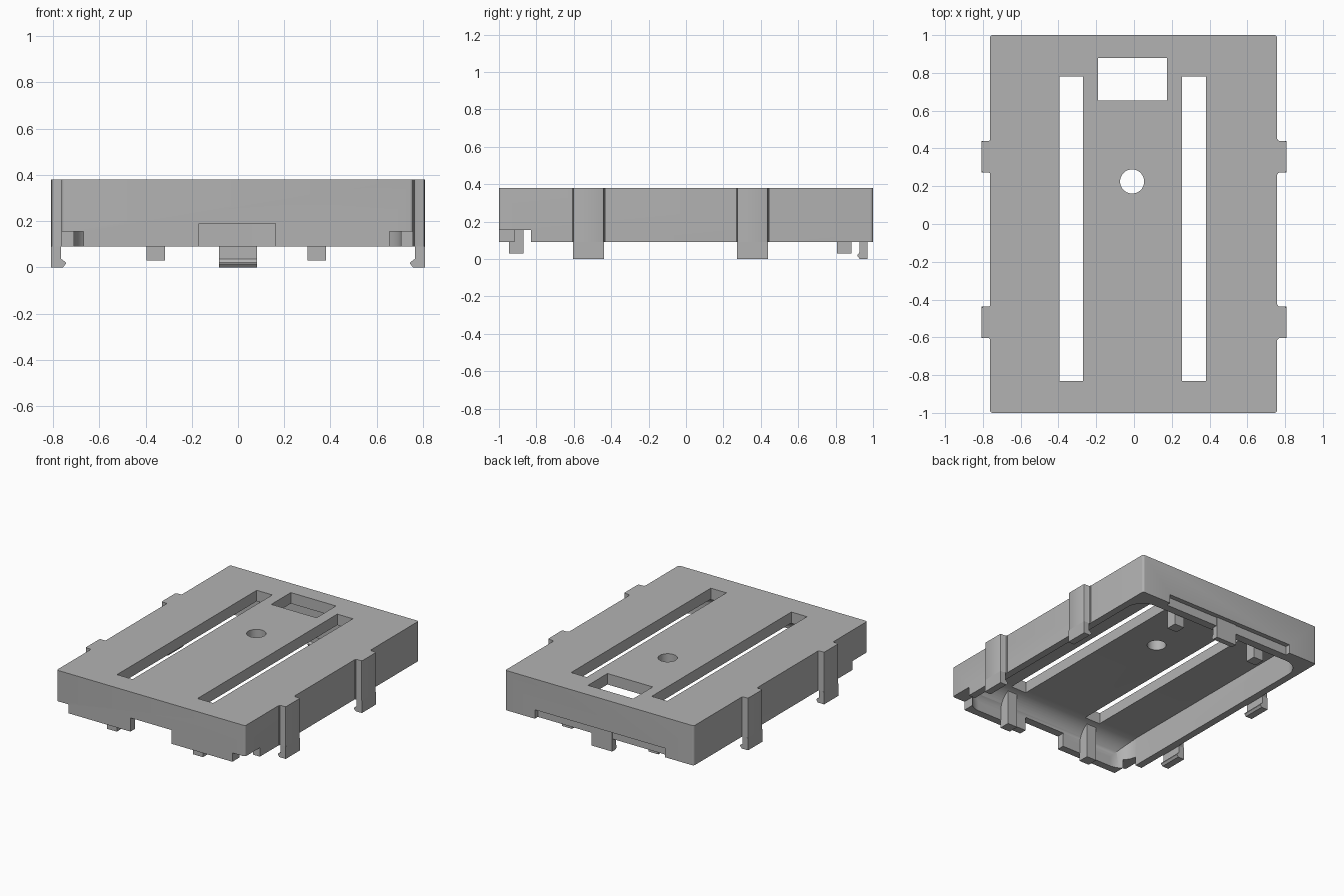
import bpy, bmesh, math
from mathutils import Vector

if "Cube" in bpy.data.objects:
    bpy.data.objects.remove(bpy.data.objects["Cube"])

grey = bpy.data.materials.new("plain grey plastic")
grey.use_nodes = True
COLOUR = (0.45, 0.45, 0.45, 1)
grey.diffuse_color = COLOUR
grey.node_tree.nodes["Principled BSDF"].inputs["Base Color"].default_value = COLOUR

TOP, RIM, CEILING = 0.38, 0.09, 0.3
CX = -0.007  # the cut-outs sit slightly off centre


def prism(name, pts, axis, lo, hi):
    """Extrude a 2D outline along x (y, z), y (x, z) or z (x, y)."""
    place = {"x": lambda a, b, t: (t, a, b),
             "y": lambda a, b, t: (a, t, b),
             "z": lambda a, b, t: (a, b, t)}[axis]
    bm = bmesh.new()
    face = bm.faces.new([bm.verts.new(place(a, b, lo)) for a, b in pts])
    shift = Vector(place(0, 0, hi - lo))
    new = bmesh.ops.extrude_face_region(bm, geom=[face])["geom"]
    bmesh.ops.translate(bm, vec=shift,
                        verts=[v for v in new if isinstance(v, bmesh.types.BMVert)])
    bmesh.ops.recalc_face_normals(bm, faces=bm.faces)
    mesh = bpy.data.meshes.new(name)
    bm.to_mesh(mesh)
    bm.free()
    mesh.materials.append(grey)
    ob = bpy.data.objects.new(name, mesh)
    bpy.context.collection.objects.link(ob)
    return ob


def box(name, x0, x1, y0, y1, z0, z1):
    return prism(name, [(x0, y0), (x1, y0), (x1, y1), (x0, y1)], "z", z0, z1)


def arc(cx, cy, r, start, end, steps=10):
    angles = [math.radians(start + (end - start) * i / steps) for i in range(steps + 1)]
    return [(cx + r * math.cos(a), cy + r * math.sin(a)) for a in angles]


def rounded(x0, x1, y0, y1, r, steps=8):
    return (arc(x1 - r, y1 - r, r, 0, 90, steps) + arc(x0 + r, y1 - r, r, 90, 180, steps)
            + arc(x0 + r, y0 + r, r, 180, 270, steps) + arc(x1 - r, y0 + r, r, 270, 360, steps))


def combine(target, tool, operation="DIFFERENCE"):
    mod = target.modifiers.new("combine", "BOOLEAN")
    mod.operation, mod.solver, mod.object = operation, "EXACT", tool
    bpy.context.view_layer.objects.active = target
    bpy.ops.object.modifier_apply(modifier=mod.name)
    bpy.data.objects.remove(tool)


# Outer body
body = prism("cover_body", rounded(-0.763, 0.758, -1, 1, 0.015, 4), "z", RIM, TOP)

# Hollow underside: rounded in plan, curved where the front wall meets the ceiling
cavity = prism("cavity", rounded(-0.71, 0.705, -0.945, 0.905, 0.13, 12), "z", 0, CEILING)
r = 0.14
profile = [(0.95, 0), (0.95, 0.35), (0.9, CEILING)][:1] + [(0.95, CEILING)]
profile += arc(-0.945 + r, CEILING - r, r, 90, 180, 12) + [(-0.945, 0)]
combine(cavity, prism("cavity_side", profile, "x", -1, 1), "INTERSECT")
combine(body, cavity)

# Slots, window and round hole through the top
for x in (-0.325, 0.325):
    combine(body, box("slot", CX + x - 0.063, CX + x + 0.063, -0.83, 0.78, 0.2, 0.5))
combine(body, box("window", -0.19, 0.175, 0.655, 0.88, 0.2, 0.5))
combine(body, prism("hole", arc(-0.01, 0.225, 0.064, 0, 345, 31), "z", 0.2, 0.5))

# Notches in the front wall and corners, and the recess along the back
combine(body, box("front_notch", -0.168, 0.163, -1.1, -0.85, 0, 0.19))
for x0, x1 in ((-0.9, -0.668), (0.655, 0.9)):
    combine(body, box("corner_notch", x0, x1, -1.1, -0.83, 0, 0.155))
combine(body, box("back_recess", -0.53, 0.52, 0.965, 1.1, 0, 0.155))

parts = [body]

# Side clips: flared rib on the wall, hooked foot below
for side, label in ((1, "left"), (-1, "right")):
    for y, place in ((-0.521, "front"), (0.356, "back")):
        half = [(0.75, 0.094), (0.76, 0.094), (0.763, 0.087), (0.77, 0.083),
                (0.798, 0.083), (0.805, 0.08), (0.808, 0.073)]
        outline = half + [(x, -w) for x, w in reversed(half)]
        parts.append(prism(f"{place}_{label}_clip_rib",
                           [(side * x, y + w) for x, w in outline], "z", RIM, TOP))
        hook = [(0.808, RIM), (0.808, 0), (0.757, 0), (0.745, 0.015),
                (0.745, 0.022), (0.765, 0.037), (0.765, RIM)]
        parts.append(prism(f"{place}_{label}_clip_hook",
                           [(side * x, z) for x, z in hook], "y", y - 0.083, y + 0.083))

# Back clip with an inward hook
hook = [(0.97, 0.155), (0.97, 0), (0.93, 0), (0.917, 0.015),
        (0.917, 0.022), (0.928, 0.037), (0.928, 0.155)]
parts.append(prism("back_clip", hook, "x", -0.083, 0.083))

# Four locating feet hanging from the ceiling
for x, label in ((0.348, "left"), (-0.348, "right")):
    for y, place in ((-0.908, "front"), (0.845, "back")):
        parts.append(box(f"{place}_{label}_foot", CX + x - 0.04, CX + x + 0.04,
                         y - 0.039, y + 0.039, 0.03, CEILING + 0.01))

# Smooth the curved faces, keep the edges crisp
bpy.ops.object.select_all(action="DESELECT")
for ob in parts:
    ob.select_set(True)
bpy.context.view_layer.objects.active = body
bpy.ops.object.shade_smooth_by_angle(angle=math.radians(30))
